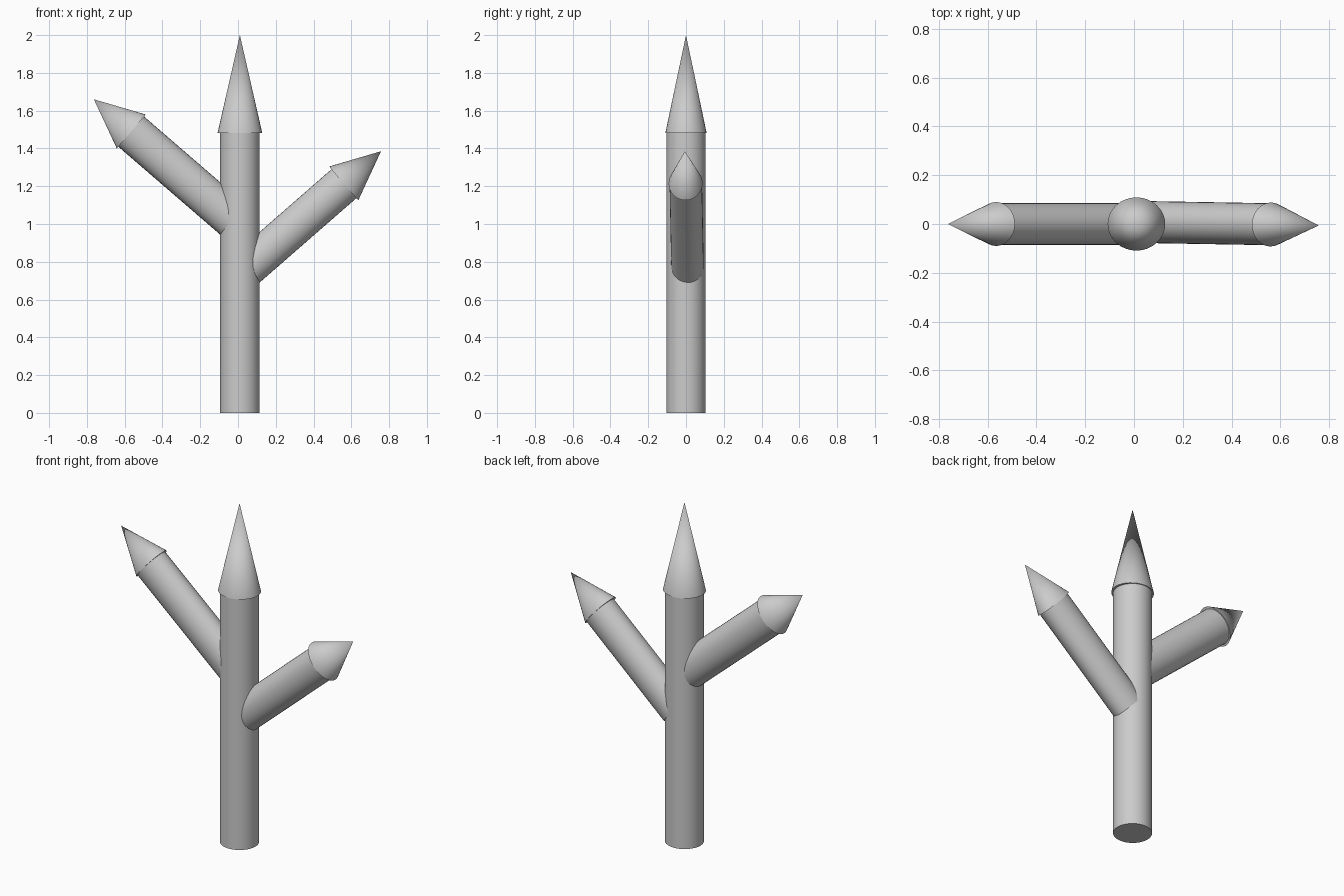
import bpy, bmesh
from mathutils import Matrix, Vector

if "Cube" in bpy.data.objects:
    bpy.data.objects.remove(bpy.data.objects["Cube"])


def taper(name, start, end, r_plane, r_y, tip=False, sides=32):
    """Round or slightly flattened cylinder / cone running from start to end."""
    start, end = Vector(start), Vector(end)
    axis = end - start
    z = axis.normalized()
    x = Vector((0, 1, 0)).cross(z).normalized()
    y = z.cross(x)
    frame = Matrix((x * r_plane, y * r_y, z)).transposed().to_4x4()
    bm = bmesh.new()
    bmesh.ops.create_cone(bm, cap_ends=True, segments=sides, radius1=1,
                          radius2=0 if tip else 1, depth=axis.length,
                          matrix=Matrix.Translation((start + end) / 2) @ frame)
    bmesh.ops.recalc_face_normals(bm, faces=bm.faces)
    mesh = bpy.data.meshes.new(name)
    bm.to_mesh(mesh)
    bm.free()
    obj = bpy.data.objects.new(name, mesh)
    bpy.context.collection.objects.link(obj)
    bpy.ops.object.select_all(action='DESELECT')
    obj.select_set(True)
    bpy.context.view_layer.objects.active = obj
    bpy.ops.object.shade_smooth_by_angle()
    return obj


# Upright trunk and its tall point
taper("trunk", (0.01, 0, 0), (0.01, 0, 1.50), 0.105, 0.104)
taper("trunk_tip", (0.01, 0, 1.483), (0.01, 0, 2.0), 0.118, 0.109, tip=True)

# Left branch, higher up
taper("left_branch", (-0.022, 0, 1.02), (-0.57, 0, 1.493), 0.105, 0.086)
taper("left_branch_tip", (-0.565, 0, 1.49), (-0.763, 0, 1.66), 0.118, 0.09, tip=True)

# Right branch, lower and very slightly skewed
taper("right_branch", (0.048, 0.008, 0.766), (0.565, -0.001, 1.217), 0.101, 0.086)
taper("right_branch_tip", (0.56, -0.002, 1.215), (0.757, -0.006, 1.385), 0.118, 0.09, tip=True)
